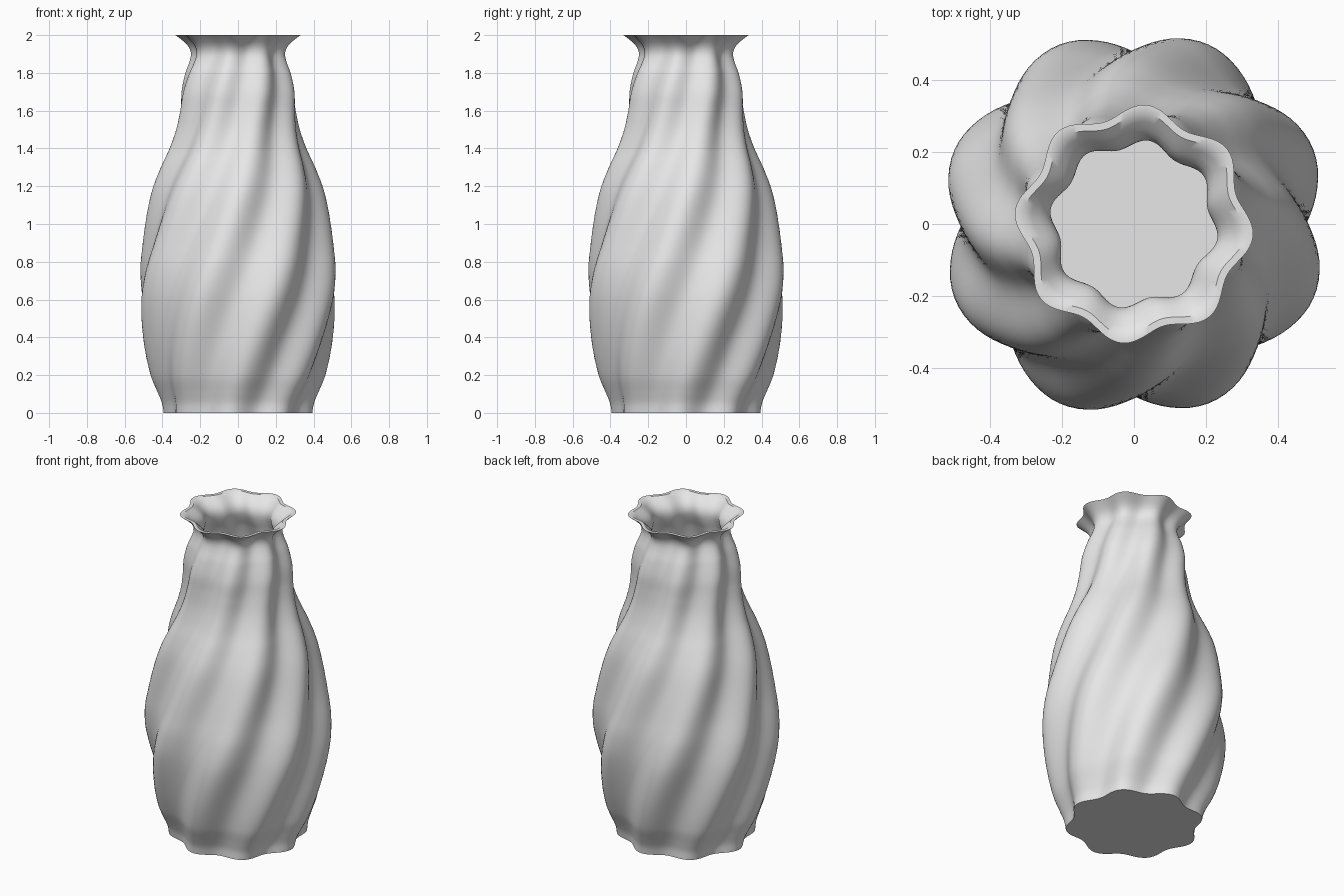
import bpy, bmesh
from math import cos, sin, pi, radians

cube = bpy.data.objects.get("Cube")
if cube:
    bpy.data.objects.remove(cube, do_unlink=True)

LOBES, SEGMENTS, ROWS = 8, 128, 110
RIPPLE = 0.06                 # lobe depth relative to the radius
TWIST = radians(45)           # turn per unit of height
START = radians(-6)           # angle of one lobe at the base
FLOOR = 0.03

# Mean radius of the body against height: (z, radius)
PROFILE = [(0, .373), (.05, .38), (.1, .398), (.2, .437), (.4, .482),
           (.6, .508), (.75, .505), (.9, .482), (1.1, .447), (1.2, .423),
           (1.3, .388), (1.4, .348), (1.5, .319), (1.6, .304), (1.7, .295),
           (1.8, .27), (1.85, .25), (1.9, .238), (1.94, .25), (1.97, .277),
           (2, .314)]


def radius(z):
    """Smooth curve through the profile points."""
    i = max(k for k in range(len(PROFILE) - 1) if PROFILE[k][0] <= z)

    def slope(k):
        a, b = PROFILE[max(k - 1, 0)], PROFILE[min(k + 1, len(PROFILE) - 1)]
        return (b[1] - a[1]) / (b[0] - a[0])

    (z0, r0), (z1, r1) = PROFILE[i], PROFILE[i + 1]
    h = z1 - z0
    t = (z - z0) / h
    s = 1 - t
    return (r0 * s * s * (1 + 2 * t) + r1 * t * t * (3 - 2 * t)
            + h * t * s * (slope(i) * s - slope(i + 1) * t))


def wall(z):
    """Wall thickness, a little wider at the flared lip."""
    return 0.016 + 0.006 * max(0, (z - 1.9) / 0.1)


def ring(bm, z, mean):
    """One twisted, lobed cross-section."""
    verts = []
    for j in range(SEGMENTS):
        a = 2 * pi * j / SEGMENTS
        r = mean * (1 + RIPPLE * cos(LOBES * (a - START - TWIST * z)))
        verts.append(bm.verts.new((r * cos(a), r * sin(a), z)))
    return verts


# Vase: outer wall up, over the lip, inner wall down to the floor
bm = bmesh.new()
heights = [2 * k / ROWS for k in range(ROWS + 1)]
rings = [ring(bm, z, radius(z)) for z in heights]
rings += [ring(bm, z, radius(z) - wall(z))
          for z in reversed(heights) if z > FLOOR]
for low, high in zip(rings, rings[1:]):
    for j in range(SEGMENTS):
        n = (j + 1) % SEGMENTS
        bm.faces.new((low[j], low[n], high[n], high[j]))
bm.faces.new(rings[0][::-1])     # underside
bm.faces.new(rings[-1])          # inner floor

mesh = bpy.data.meshes.new("vase")
bm.to_mesh(mesh)
bm.free()
vase = bpy.data.objects.new("vase", mesh)
bpy.context.collection.objects.link(vase)

# Plain grey ceramic
grey = bpy.data.materials.new("grey_ceramic")
grey.use_nodes = True
colour = (0.8, 0.8, 0.8, 1)
grey.diffuse_color = colour
grey.node_tree.nodes["Principled BSDF"].inputs["Base Color"].default_value = colour
mesh.materials.append(grey)

# Smooth walls, crisp lip and base
bpy.ops.object.select_all(action='DESELECT')
vase.select_set(True)
bpy.context.view_layer.objects.active = vase
bpy.ops.object.shade_smooth_by_angle(angle=radians(40))
